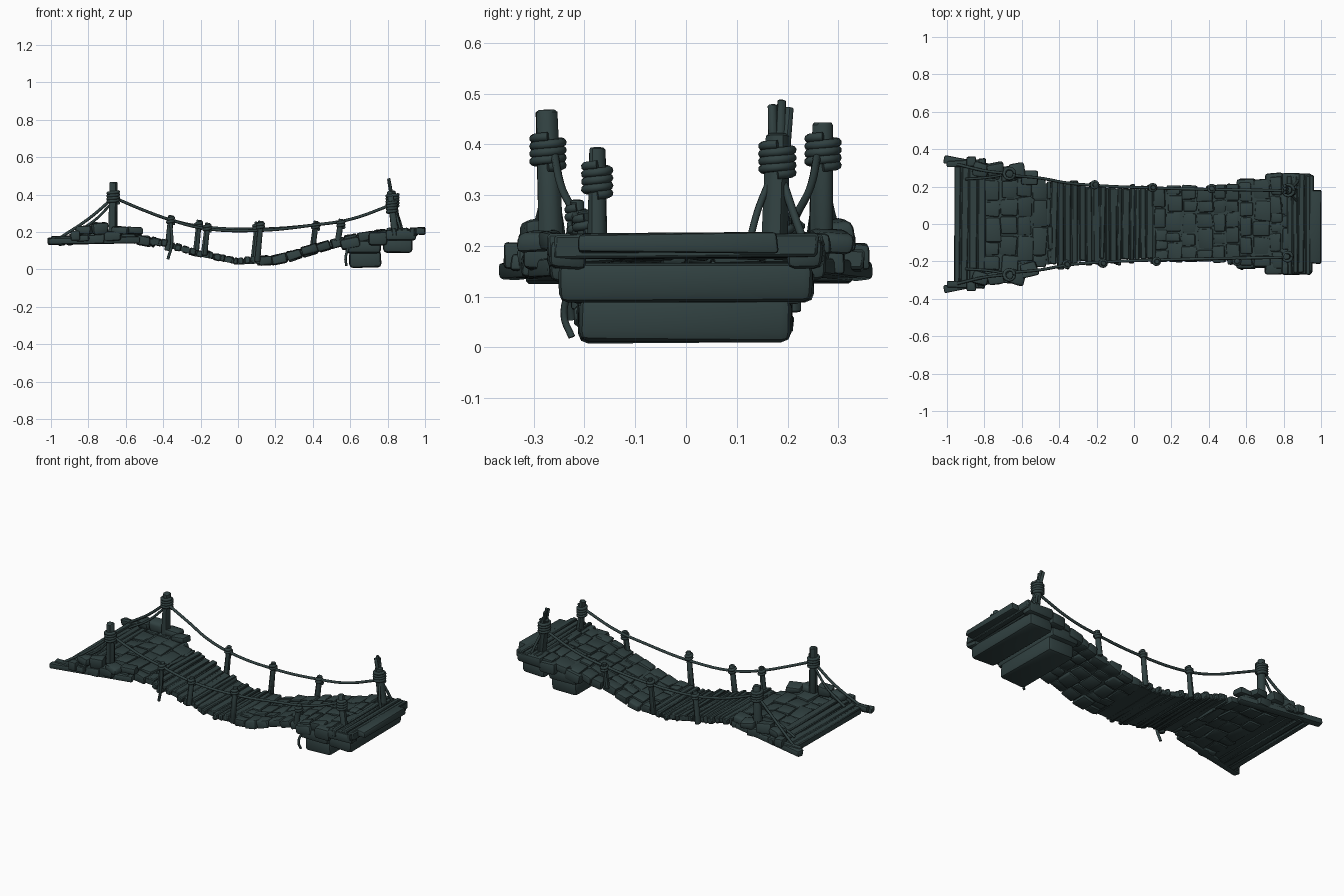
import bpy, bmesh, math, random
from mathutils import Vector, Matrix

random.seed(7)
if "Cube" in bpy.data.objects:
    bpy.data.objects.remove(bpy.data.objects["Cube"], do_unlink=True)

mat = bpy.data.materials.new("dark slate")
mat.use_nodes = True
COLOR = (0.030, 0.052, 0.052, 1)
mat.diffuse_color = COLOR
mat.node_tree.nodes["Principled BSDF"].inputs["Base Color"].default_value = COLOR

# deck top height and half width along x
TOP = [(-1, .165), (-.8, .19), (-.6, .195), (-.4, .16), (-.2, .105), (0, .062), (.2, .072),
       (.4, .13), (.6, .182), (.8, .215), (1, .225)]
WIDTH = [(-1, .33), (-.8, .33), (-.65, .3), (-.5, .235), (-.3, .215), (0, .2), (.5, .2),
         (.65, .225), (.8, .26), (1, .26)]


def lerp(table, x):
    for (a, p), (b, q) in zip(table, table[1:]):
        if x <= b:
            return p + (q - p) * max(0, x - a) / (b - a)
    return table[-1][1]


def pitch(x):
    return -math.atan2(lerp(TOP, x + .05) - lerp(TOP, x - .05), .1)


def rnd(a):
    return random.uniform(-a, a)


def add_block(bm, center, size, rot=(0, 0, 0), jitter=.004, bevel=.008, seg=2):
    """One worn, rounded block merged into bm."""
    part = bmesh.new()
    bmesh.ops.create_cube(part, size=1)
    for v in part.verts:
        v.co = Vector([c * s + rnd(jitter) for c, s in zip(v.co, size)])
    bmesh.ops.bevel(part, geom=part.edges[:], offset=min(bevel, min(size) * .3),
                    segments=seg, affect='EDGES', profile=.5)
    turn = Matrix.Rotation(rot[2], 4, 'Z') @ Matrix.Rotation(rot[1], 4, 'Y') @ Matrix.Rotation(rot[0], 4, 'X')
    part.transform(Matrix.Translation(center) @ turn)
    tmp = bpy.data.meshes.new("tmp")
    part.to_mesh(tmp)
    part.free()
    bm.from_mesh(tmp)
    bpy.data.meshes.remove(tmp)


def finish(name, bm):
    bmesh.ops.recalc_face_normals(bm, faces=bm.faces[:])
    me = bpy.data.meshes.new(name)
    bm.to_mesh(me)
    bm.free()
    me.materials.append(mat)
    ob = bpy.data.objects.new(name, me)
    bpy.context.collection.objects.link(ob)
    bpy.ops.object.select_all(action='DESELECT')
    ob.select_set(True)
    bpy.context.view_layer.objects.active = ob
    bpy.ops.object.shade_smooth_by_angle(angle=math.radians(40))
    return ob


def tube(name, points, radius, smooth=True):
    cu = bpy.data.curves.new(name, 'CURVE')
    cu.dimensions = '3D'
    cu.bevel_depth = radius
    cu.bevel_resolution = 2
    cu.use_fill_caps = True
    cu.resolution_u = 6
    sp = cu.splines.new('BEZIER' if smooth else 'POLY')
    if smooth:
        sp.bezier_points.add(len(points) - 1)
        for bp, p in zip(sp.bezier_points, points):
            bp.co = p
            bp.handle_left_type = bp.handle_right_type = 'AUTO'
    else:
        sp.points.add(len(points) - 1)
        for sp_point, p in zip(sp.points, points):
            sp_point.co = (*p, 1)
    cu.materials.append(mat)
    ob = bpy.data.objects.new(name, cu)
    bpy.context.collection.objects.link(ob)
    return ob


def post(name, foot, head, radius):
    """Slightly uneven log between two points."""
    foot, head = Vector(foot), Vector(head)
    axis = head - foot
    bm = bmesh.new()
    bmesh.ops.create_cone(bm, cap_ends=True, segments=10, radius1=radius * 1.1, radius2=radius * .95,
                          depth=axis.length)
    bmesh.ops.bevel(bm, geom=[e for e in bm.edges if abs(e.verts[0].co.z - e.verts[1].co.z) < 1e-4],
                    offset=radius * .2, segments=1, affect='EDGES')
    for v in bm.verts:
        v.co.x += rnd(radius * .08)
        v.co.y += rnd(radius * .08)
    bm.transform(Matrix.Translation((foot + head) / 2) @ axis.to_track_quat('Z', 'Y').to_matrix().to_4x4())
    return finish(name, bm)


def binding(name, center, radius, turns=4):
    """Rope wound round a post."""
    cx, cy, cz = center
    n = turns * 12
    pts = [(cx + radius * math.cos(i * math.tau / 12), cy + radius * math.sin(i * math.tau / 12),
            cz + (i / n - .5) * turns * .015) for i in range(n + 1)]
    tube(name, pts, .009, smooth=False)


# continuous bed beneath the paving
bed = bmesh.new()
rings = []
for i in range(41):
    x = -.95 + i * .0475
    w, z = lerp(WIDTH, x) - .015, lerp(TOP, x)
    rings.append([bed.verts.new((x, y, z + dz)) for y, dz in ((-w, -.008), (w, -.008), (w, -.036), (-w, -.036))])
for a, b in zip(rings, rings[1:]):
    for k in range(4):
        bed.faces.new((a[k], a[k - 1], b[k - 1], b[k]))
bed.faces.new(rings[0])
bed.faces.new(rings[-1])
finish("deck_bed", bed)


def planks(name, start, end, step, thick, ragged):
    bm = bmesh.new()
    x = start
    while x < end - .01:
        w = step * random.uniform(.75, 1.25)
        cx = min(x + w / 2, end - w / 2)
        half = lerp(WIDTH, cx) + rnd(ragged)
        add_block(bm, (cx, rnd(ragged), lerp(TOP, cx) - thick / 2 + rnd(.004)), (w - .004, half * 2, thick),
                  (rnd(.01), pitch(cx), rnd(.02)), .003, .005, 1)
        x += w
    finish(name, bm)


def paving(name, start, end, row, tile, thick):
    bm = bmesh.new()
    x = start
    while x < end - .02:
        w = min(row * random.uniform(.75, 1.25), end - x)
        cx = x + w / 2
        half = lerp(WIDTH, cx)
        y = -half + rnd(.015)
        while y < half - .02:
            d = min(tile * random.uniform(.6, 1.4), half + .01 - y)
            add_block(bm, (cx + rnd(.006), y + d / 2, lerp(TOP, cx) - thick / 2 + rnd(.004)),
                      (w - .003, d - .004, thick), (rnd(.03), pitch(cx), rnd(.05)), .006, .009)
            y += d
        x += w
    finish(name, bm)


planks("left_end_planks", -.96, -.79, .04, .04, .015)
paving("left_paving", -.8, -.44, .09, .11, .045)
planks("middle_planks", -.45, .12, .033, .036, .014)
paving("right_paving", .11, .83, .075, .085, .045)
planks("right_end_planks", .82, .96, .035, .045, .006)

# side logs and the sill at the two ends
bm = bmesh.new()
for s in (-1, 1):
    add_block(bm, (-.77, s * .3, .155), (.5, .045, .035), (0, -.02, s * -.2))
    add_block(bm, (-.9, s * .325, .165), (.2, .035, .035), (0, -.05, s * .04))
    add_block(bm, (-.87, s * .335, .18), (.05, .05, .05))
add_block(bm, (.97, -.015, .205), (.06, .39, .04))
finish("end_logs", bm)

# foundation blocks and flanking rocks under the right end
bm = bmesh.new()
add_block(bm, (.68, 0, .055), (.17, .42, .09), bevel=.02)
add_block(bm, (.67, 0, .122), (.19, .47, .075), bevel=.02)
add_block(bm, (.855, 0, .127), (.155, .5, .075), bevel=.018)
for s in (-1, 1):
    add_block(bm, (.87, s * .235, .185), (.16, .07, .06), (0, 0, rnd(.1)), bevel=.015)
    add_block(bm, (.75, s * .235, .165), (.1, .07, .07), (0, 0, rnd(.2)), bevel=.015)
    add_block(bm, (.6, s * .21, .14), (.1, .06, .06), (0, -.2, 0), bevel=.015)
finish("foundation_blocks", bm)

# loose stones round the left posts
bm = bmesh.new()
for s in (-1, 1):
    for x, y, h in ((-.82, .29, .05), (-.74, .29, .065), (-.63, .285, .045), (-.56, .245, .035)):
        add_block(bm, (x, s * y, .185 + h / 2), (.085, .075, h), (rnd(.1), rnd(.1), rnd(.3)), .008, .015)
finish("post_stones", bm)

# tall corner posts, with a split top at the back right
post("front_left_end_post", (-.67, -.265, .17), (-.665, -.275, .468), .023)
post("back_left_end_post", (-.67, .265, .17), (-.665, .27, .443), .023)
post("front_right_end_post", (.84, -.175, .19), (.815, -.175, .393), .018)
post("back_right_end_post", (.85, .175, .19), (.818, .182, .42), .024)
for k, (dy, top) in enumerate(((-.014, .478), (.004, .487), (.02, .472))):
    post(f"split_top_{k}", (.822, .182 + dy * .7, .39), (.806, .184 + dy, top), .009)
for name, center, r in (("front_left", (-.667, -.272, .385), .028), ("back_left", (-.667, .27, .385), .028),
                        ("front_right", (.822, -.175, .33), .023), ("back_right", (.826, .18, .37), .029)):
    binding(name + "_binding", center, r)

# short rail posts
for x, y, low, high in ((-.365, -.215, .1, .29), (-.17, -.21, .075, .25), (.115, -.2, .04, .26),
                        (.545, -.2, .15, .27), (-.215, .21, .07, .265), (.095, .195, .04, .255), (.41, .19, .11, .26)):
    side = "front" if y < 0 else "back"
    post(f"{side}_rail_post", (x - .012, y, low), (x + .008, y, high), .015)
    binding(f"{side}_rail_binding", (x + .005, y, high - .03), .016, 2)

# sagging hand ropes, end stays and loose ends
for side, s, shift in (("front", -1, -.004), ("back", 1, .004)):
    tube(side + "_hand_rope", [(-.665, s * .26, .385), (-.5, s * .245, .315), (-.36, s * .22, .265),
                               (-.19, s * .205, .225 + shift), (.1, s * .193, .212 + shift),
                               (.41, s * .185, .238), (.6, s * .182, .268), (.82, s * .178, .345)], .008)
    tube(side + "_left_stay", [(-.67, s * .27, .38), (-.8, s * .285, .27), (-.95, s * .32, .17)], .008)
    tube(side + "_second_stay", [(-.67, s * .27, .36), (-.77, s * .25, .26), (-.9, s * .24, .18)], .007)
tube("back_right_stay", [(.825, .18, .36), (.86, .21, .27), (.88, .235, .2)], .008)
tube("back_right_inner_stay", [(.825, .18, .36), (.85, .145, .28), (.87, .125, .21)], .007)
tube("front_loose_end", [(-.36, -.225, .26), (-.355, -.235, .13), (-.375, -.225, .055)], .008)
tube("foundation_loose_end", [(.59, -.23, .12), (.575, -.24, .06), (.58, -.225, .02)], .007)
